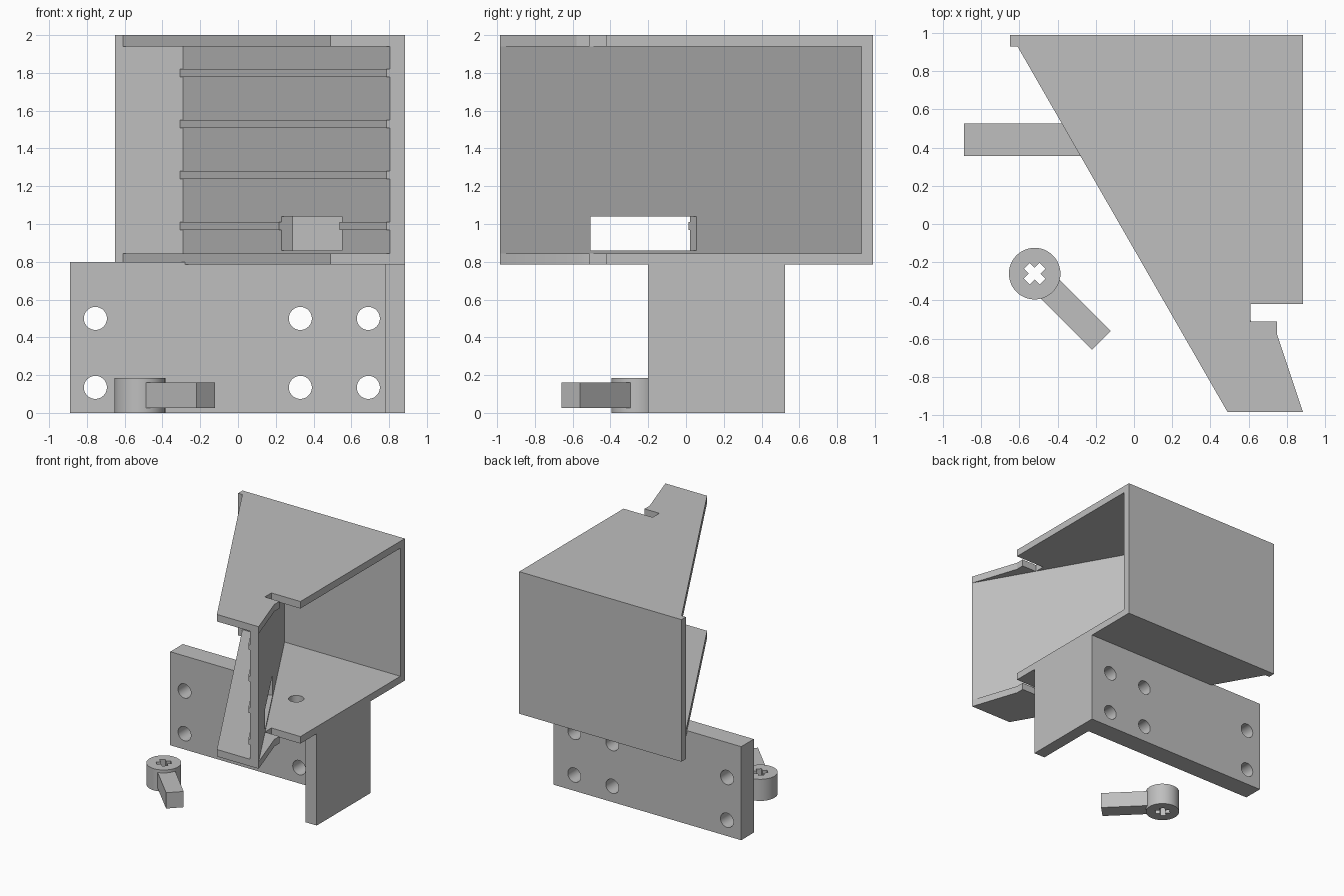
import bpy, bmesh, math
from mathutils import Vector, Matrix

if "Cube" in bpy.data.objects:
    bpy.data.objects.remove(bpy.data.objects["Cube"])

grey = bpy.data.materials.new("light_grey")
grey.diffuse_color = (0.52, 0.52, 0.52, 1)
grey.use_nodes = True
grey.node_tree.nodes["Principled BSDF"].inputs["Base Color"].default_value = grey.diffuse_color


def finish(name, bm):
    bmesh.ops.recalc_face_normals(bm, faces=bm.faces)
    me = bpy.data.meshes.new(name)
    bm.to_mesh(me)
    bm.free()
    me.materials.append(grey)
    ob = bpy.data.objects.new(name, me)
    bpy.context.collection.objects.link(ob)
    return ob


def prism(name, outline, z0, z1):
    """Extrude a plan outline between two heights."""
    bm = bmesh.new()
    face = bm.faces.new([bm.verts.new((p[0], p[1], z0)) for p in outline])
    geo = bmesh.ops.extrude_face_region(bm, geom=[face])["geom"]
    bmesh.ops.translate(bm, vec=(0, 0, z1 - z0),
                        verts=[g for g in geo if isinstance(g, bmesh.types.BMVert)])
    return finish(name, bm)


def rect(x0, x1, y0, y1):
    return [(x0, y0), (x1, y0), (x1, y1), (x0, y1)]


def cylinder(name, centre, radius, depth, rot=Matrix()):
    bm = bmesh.new()
    bmesh.ops.create_cone(bm, cap_ends=True, segments=48, radius1=radius, radius2=radius,
                          depth=depth, matrix=Matrix.Translation(centre) @ rot)
    return finish(name, bm)


def activate(ob):
    bpy.ops.object.select_all(action='DESELECT')
    ob.select_set(True)
    bpy.context.view_layer.objects.active = ob


def cut(ob, cutter):
    activate(ob)
    mod = ob.modifiers.new("cut", 'BOOLEAN')
    mod.operation, mod.solver, mod.object = 'DIFFERENCE', 'EXACT', cutter
    bpy.ops.object.modifier_apply(modifier=mod.name)


def remove(ob):
    bpy.data.objects.remove(ob, do_unlink=True)


def smooth(ob):
    activate(ob)
    bpy.ops.object.shade_smooth_by_angle(angle=math.radians(30))


# Top and bottom plates with a notch on the right edge
plate = [(-0.61, 0.93), (0.49, -0.985), (0.885, -0.985), (0.75, -0.58), (0.75, -0.51),
         (0.61, -0.51), (0.61, -0.42), (0.885, -0.42), (0.885, 0.93)]
prism("top_plate", plate, 1.94, 2.0)
bottom = prism("bottom_plate", plate, 0.785, 0.845)
drill = cylinder("drill", (0.46, 0.13, 0.815), 0.06, 0.3)
cut(bottom, drill)
remove(drill)
smooth(bottom)

# Back wall, slightly wider than the plates
prism("back_wall", rect(-0.65, 0.885, 0.93, 0.99), 0.785, 2.0)

# Diagonal panel with a rectangular window
a, b = Vector((0.805, -0.985)), Vector((-0.29, 0.93))
shift = Vector((0.08, 0))
panel = prism("diagonal_panel", [a, a + shift, b + shift, b], 0.845, 1.94)
along = (b - a).normalized()
across = Vector((along.y, -along.x))
w0, w1 = Vector((0.55, -0.54)), Vector((0.23, 0.02))
window = prism("window_cutter", [w0 - across * 0.2, w0 + across * 0.2,
                                 w1 + across * 0.2, w1 - across * 0.2], 0.86, 1.04)
cut(panel, window)

# Horizontal ribs on the panel
rib_out = Vector((-0.018, 0))
for i in range(4):
    z = 0.99 + 0.27 * i
    rib = prism("panel_rib", [a, b, b + rib_out, a + rib_out], z - 0.021, z + 0.021)
    if i == 0:
        cut(rib, window)
remove(window)

# Mounting plate with six screw holes, and side leg
mount = prism("mounting_plate", rect(-0.89, 0.885, 0.355, 0.525), 0, 0.80)
turn = Matrix.Rotation(math.pi / 2, 4, 'X')
for x in (-0.755, 0.33, 0.69):
    for z in (0.135, 0.50):
        drill = cylinder("drill", (x, 0.44, z), 0.061, 0.4, turn)
        cut(mount, drill)
        remove(drill)
smooth(mount)
prism("side_leg", rect(0.78, 0.885, -0.2, 0.355), 0, 0.785)

# Loose knob: round hub with a cross socket, and a lever arm
cx, cy = -0.52, -0.26
hub = cylinder("knob_hub", (cx, cy, 0.0925), 0.135, 0.185)
L, w = 0.058, 0.022
cross = [(w, L), (w, w), (L, w), (L, -w), (w, -w), (w, -L),
         (-w, -L), (-w, -w), (-L, -w), (-L, w), (-w, w), (-w, L)]
spin = Matrix.Rotation(math.radians(-45), 2)
place = lambda pts: [spin @ Vector(p) + Vector((cx, cy)) for p in pts]
socket = prism("socket_cutter", place(cross), -0.1, 0.3)
cut(hub, socket)
remove(socket)
smooth(hub)
prism("knob_arm", place(rect(0.1, 0.494, -0.069, 0.069)), 0.025, 0.16)
